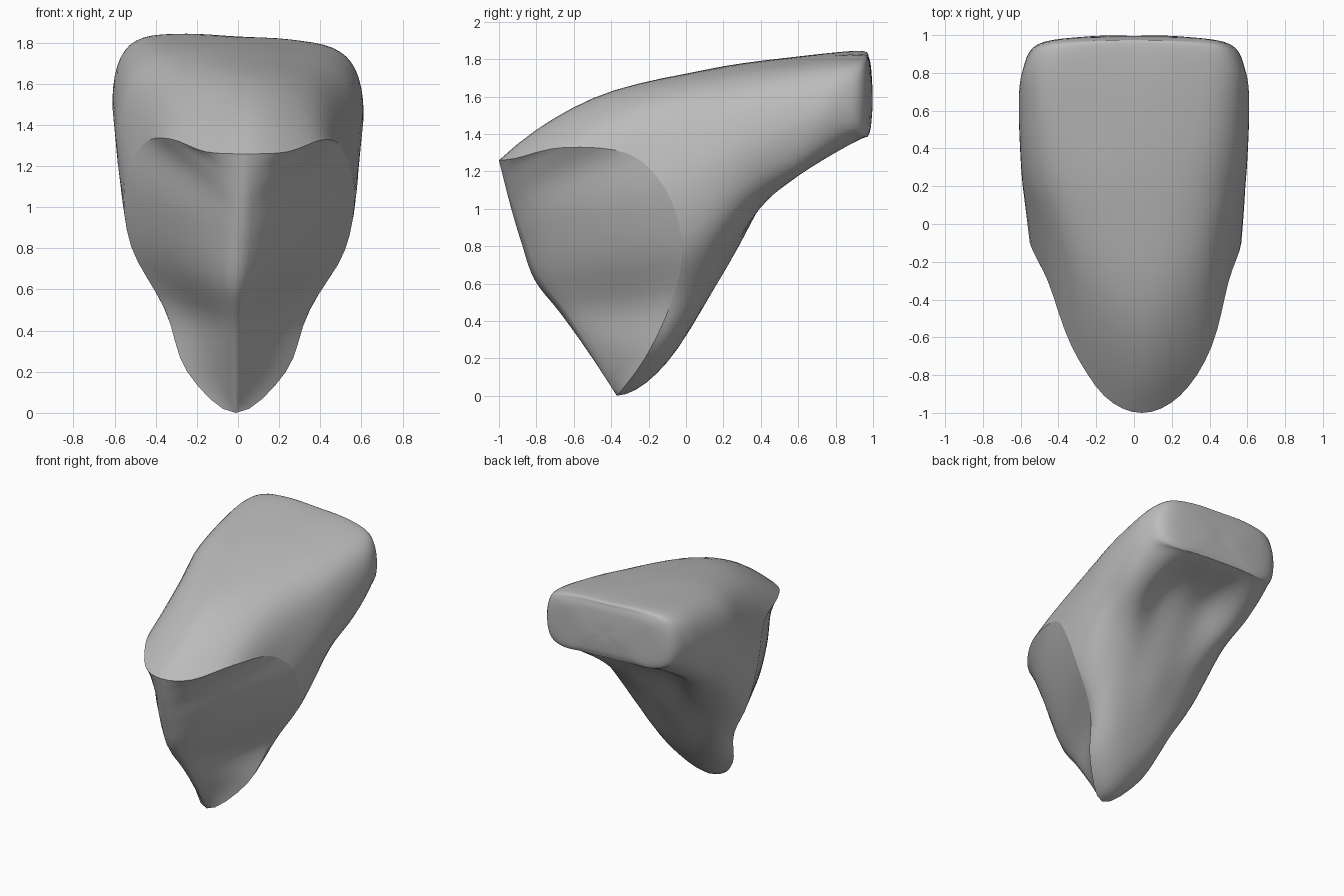
import bpy
import bmesh
import math
from mathutils import Vector

if "Cube" in bpy.data.objects:
    bpy.data.objects.remove(bpy.data.objects["Cube"])

# Half outlines (x, y, z) from top centre round the +x side to bottom centre
CREASE = [(0, -1, 1.26), (.2, -.91, 1.27), (.37, -.65, 1.33), (.48, -.3, 1.3), (.56, -.1, 1.1),
          (.52, -.02, .8), (.35, -.08, .5), (.24, -.22, .2), (0, -.37, 0)]
FORE = [(0, -.5, 1.59), (.2, -.42, 1.58), (.38, -.25, 1.54), (.52, 0, 1.43), (.58, .1, 1.2),
        (.53, .12, .9), (.37, .08, .62), (.2, 0, .36), (0, -.1, .18)]
MIDDLE = [(0, .1, 1.74), (.22, .12, 1.73), (.42, .2, 1.69), (.55, .28, 1.58), (.6, .34, 1.36),
          (.54, .36, 1.13), (.38, .33, .96), (.18, .27, .81), (0, .22, .69)]
AFT = [(0, .6, 1.81), (.24, .6, 1.8), (.45, .6, 1.77), (.57, .62, 1.67), (.61, .64, 1.48),
       (.55, .62, 1.27), (.4, .6, 1.19), (.2, .57, 1.26), (0, .55, 1.24)]
RIM = [(0, .93, 1.83), (.25, .92, 1.83), (.46, .89, 1.8), (.56, .84, 1.71), (.59, .81, 1.55),
       (.54, .84, 1.42), (.4, .91, 1.38), (.2, .93, 1.39), (0, .93, 1.39)]
# Front ridge (y, z), matched to the crease points
RIDGE = [(-1, 1.26), (-.98, 1.18), (-.95, 1.06), (-.92, .95), (-.88, .82),
         (-.81, .62), (-.67, .44), (-.52, .23), (-.37, 0)]
SUB = 4


def spline(points, steps, closed=False):
    """Catmull-Rom curve through the points, with curved ends when open."""
    if closed:
        padded = [points[-1]] + points + points[:2]
    else:
        first, last = ((p - q) * 3 + r for p, q, r in (points[:3], points[:-4:-1]))
        padded = [first] + points + [last]
    out = []
    for a, b, c, d in zip(padded, padded[1:], padded[2:], padded[3:]):
        for s in range(steps):
            t = s / steps
            out.append(b + (c - a) * (t / 2) + (a * 2 - b * 5 + c * 4 - d) * (t * t / 2)
                       + (b * 3 - a - c * 3 + d) * (t ** 3 / 2))
    if not closed:
        out.append(points[-1].copy())
    return out


def loop(half):
    """Mirror a half outline into a smooth closed loop."""
    right = [Vector(p) for p in half]
    left = [Vector((-p.x, p.y, p.z)) for p in right[-2:0:-1]]
    return spline(right + left, SUB, closed=True)


def add_grid(bm, rows, wrap=False):
    grid = [[bm.verts.new(p) for p in row] for row in rows]
    for a, b in zip(grid, grid[1:]):
        for i in range(len(a) if wrap else len(a) - 1):
            j = (i + 1) % len(a)
            bm.faces.new((a[i], a[j], b[j], b[i]))


def key(p):
    return tuple(round(c, 4) for c in p)


# Rounded outer body, closed at the back by shrinking loops
rings = [loop(h) for h in (CREASE, FORE, MIDDLE, AFT, RIM)]
centre = Vector((0, .995, 1.59))
for scale, push in ((.87, .75), (.45, .98), (0, 1)):
    ring = []
    for p in rings[4]:
        q = centre + (p - centre) * scale
        q.y = p.y + (centre.y - p.y) * push
        ring.append(q)
    rings.append(ring)
count = len(rings[0])
lines = [spline([r[i] for r in rings], 5) for i in range(count)]
body_rows = [[line[k] for line in lines] for k in range(len(lines[0]))]

# Two front facets: broad and rounded at the top, a hollow-sided ridge below
ridge = spline([Vector((0, y, z)) for y, z in RIDGE], SUB)
COLS = 10
facet_rows = []
for j, mid in enumerate(ridge):
    fade = max(0, 1 - j / 24)
    soft = .17 + 1.6 * fade
    hollow = .1 * (1 - fade) ** 2
    row = []
    for c in range(-COLS, COLS + 1):
        t = abs(c) / COLS
        edge = rings[0][j if c >= 0 else (count - j) % count]
        p = mid.lerp(edge, t)
        h = (math.hypot(t, soft) - soft) / (math.hypot(1, soft) - soft)
        p.y = mid.y + (edge.y - mid.y) * (h + hollow * math.sin(math.pi * t))
        row.append(p)
    facet_rows.append(row)

bm = bmesh.new()
add_grid(bm, body_rows, wrap=True)
add_grid(bm, facet_rows)
bmesh.ops.remove_doubles(bm, verts=bm.verts, dist=.0005)

# Smooth everywhere except the crease round the facets
crease = {key(p) for p in rings[0]}
for e in bm.edges:
    e.smooth = not all(key(v.co) in crease for v in e.verts)
for f in bm.faces:
    f.smooth = True

# Slight natural lean of the front and tilt of the top
for v in bm.verts:
    front = max(0, min(1, .2 - v.co.y))
    v.co.z -= .03 * v.co.x * v.co.z * (1 - front)
    v.co.x += .09 * max(v.co.z - .8, -.2) * front
bmesh.ops.recalc_face_normals(bm, faces=bm.faces)
mesh = bpy.data.meshes.new("stone_wedge")
bm.to_mesh(mesh)
bm.free()
wedge = bpy.data.objects.new("stone_wedge", mesh)
bpy.context.collection.objects.link(wedge)

# Plain grey stone
grey = bpy.data.materials.new("stone_grey")
grey.use_nodes = True
colour = (.5, .5, .5, 1)
grey.diffuse_color = colour
grey.node_tree.nodes["Principled BSDF"].inputs["Base Color"].default_value = colour
mesh.materials.append(grey)
